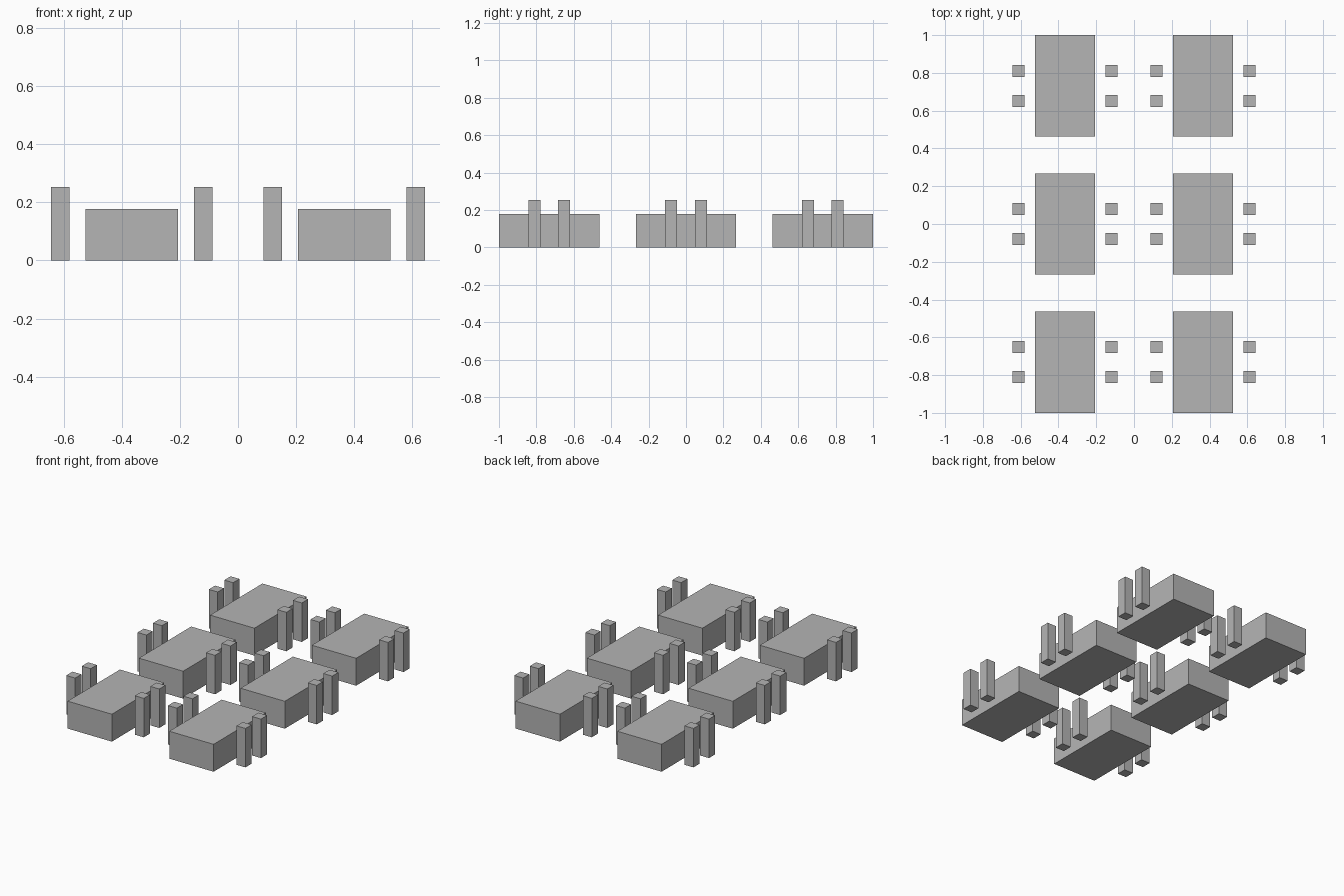
import bpy

if "Cube" in bpy.data.objects:
    bpy.data.objects.remove(bpy.data.objects["Cube"])

grey = bpy.data.materials.new("dark_grey")
grey.diffuse_color = (0.46, 0.46, 0.46, 1)
grey.use_nodes = True
grey.node_tree.nodes["Principled BSDF"].inputs["Base Color"].default_value = grey.diffuse_color


def block(name, x, y, sx, sy, sz):
    """Box standing on the ground, centred on (x, y)."""
    bpy.ops.mesh.primitive_cube_add(size=1, location=(x, y, sz / 2))
    ob = bpy.context.object
    ob.name = name
    ob.scale = (sx, sy, sz)
    bpy.ops.object.transform_apply(location=False, rotation=False, scale=True)
    ob.data.materials.append(grey)
    return ob


ROW_PITCH = 0.7315
TABLE_X = 0.3655
POST_DX, POST_DY = 0.2465, 0.0795

for row in (-1, 0, 1):
    for col in (-1, 1):
        x, y = col * TABLE_X, row * ROW_PITCH
        # low table block
        block("table", x, y, 0.318, 0.537, 0.178)
        # two posts on each long side of the table
        for sx in (-1, 1):
            for sy in (-1, 1):
                block("side_post", x + sx * POST_DX, y + sy * POST_DY,
                      0.064, 0.064, 0.253)
